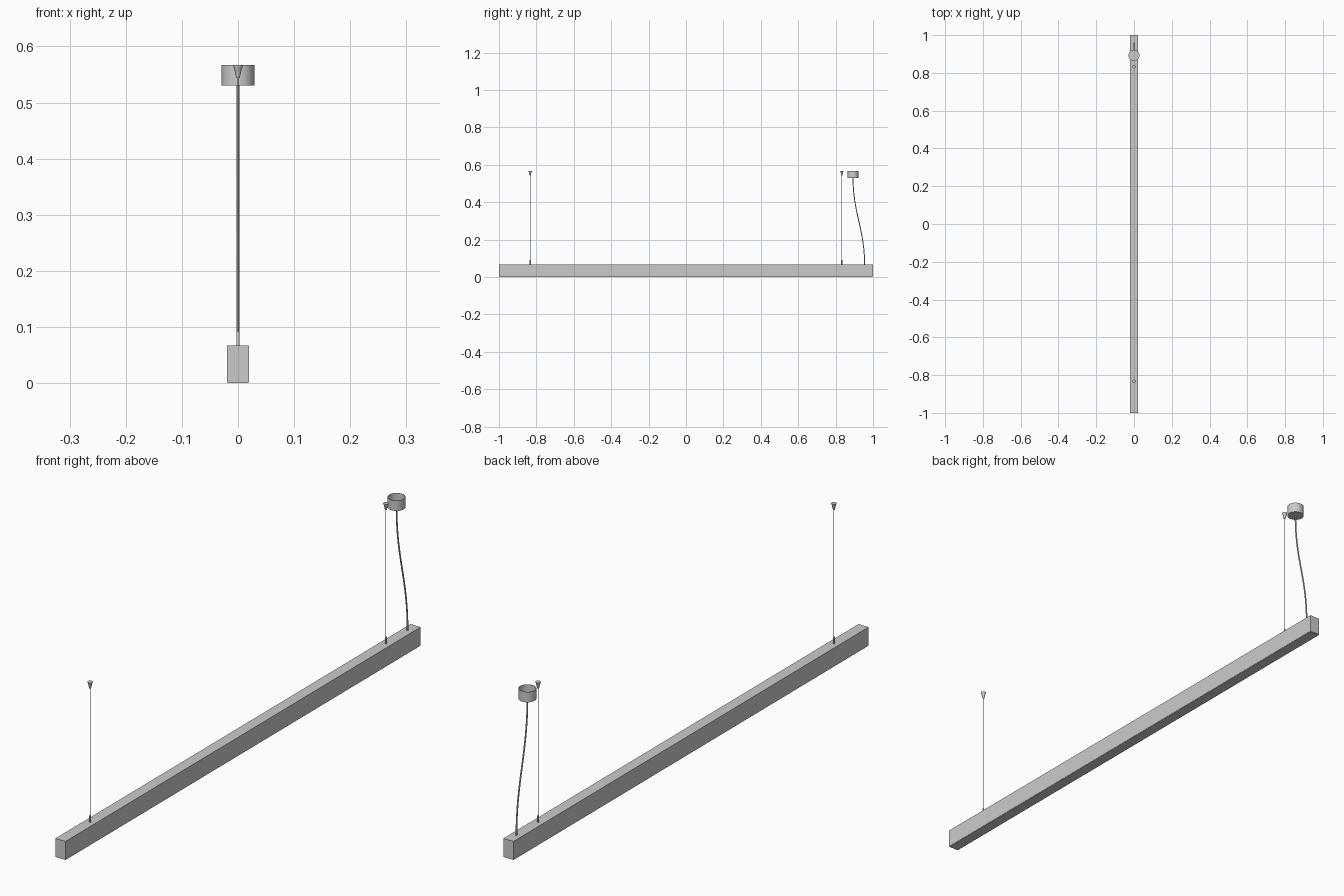
import bpy, bmesh, math

if "Cube" in bpy.data.objects:
    bpy.data.objects.remove(bpy.data.objects["Cube"])


def finish(name, bm, smooth=True):
    bmesh.ops.recalc_face_normals(bm, faces=bm.faces)
    mesh = bpy.data.meshes.new(name)
    bm.to_mesh(mesh)
    bm.free()
    ob = bpy.data.objects.new(name, mesh)
    bpy.context.collection.objects.link(ob)
    if smooth:
        bpy.ops.object.select_all(action='DESELECT')
        ob.select_set(True)
        bpy.context.view_layer.objects.active = ob
        bpy.ops.object.shade_smooth_by_angle(angle=math.radians(35))
    return ob


def box(name, width, length, z0, z1):
    bm = bmesh.new()
    bmesh.ops.create_cube(bm, size=1)
    for v in bm.verts:
        v.co = (v.co.x * width, v.co.y * length, z0 + (v.co.z + 0.5) * (z1 - z0))
    return finish(name, bm, False)


def lathe(name, profile, y, sides=32):
    """Revolve (radius, z) points around a vertical axis at the given y."""
    bm = bmesh.new()
    verts = [bm.verts.new((r, y, z)) for r, z in profile]
    edges = [bm.edges.new(pair) for pair in zip(verts, verts[1:])]
    bmesh.ops.spin(bm, geom=verts + edges, cent=(0, y, 0), axis=(0, 0, 1),
                   angle=math.tau, steps=sides)
    bmesh.ops.remove_doubles(bm, verts=bm.verts, dist=1e-5)
    return finish(name, bm)


# Long light bar with the diffuser along its underside
box("bar_housing", 0.04, 2.0, 0.002, 0.067)
box("bar_diffuser", 0.038, 1.996, 0.0, 0.002)

# Suspension sets: gripper on the bar, thin wire, ceiling anchor
for side, y in (("front", -0.833), ("back", 0.833)):
    lathe("wire_gripper_" + side,
          [(0, 0.067), (0.003, 0.067), (0.003, 0.088), (0.0015, 0.094), (0, 0.094)], y, 16)
    lathe("suspension_wire_" + side,
          [(0, 0.09), (0.0006, 0.09), (0.0006, 0.548), (0, 0.548)], y, 6)
    lathe("ceiling_anchor_" + side,
          [(0, 0.544), (0.003, 0.544), (0.004, 0.548), (0.007, 0.561),
           (0.009, 0.565), (0.009, 0.567), (0, 0.567)], y, 24)

# Ceiling canopy: a cup open at the top
lathe("ceiling_canopy",
      [(0, 0.530), (0.029, 0.530), (0.029, 0.567), (0.028, 0.567),
       (0.028, 0.531), (0, 0.531)], 0.893, 48)

# Power cable hanging in a soft S from canopy to bar
curve = bpy.data.curves.new("power_cable", 'CURVE')
curve.dimensions = '3D'
curve.bevel_depth = 0.0027
curve.bevel_resolution = 3
curve.use_fill_caps = True
curve.resolution_u = 24
spline = curve.splines.new('BEZIER')
spline.bezier_points.add(1)
for point, (y, z) in zip(spline.bezier_points, ((0.955, 0.066), (0.893, 0.531))):
    point.co = (0, y, z)
    point.handle_left = (0, y, z - 0.19)
    point.handle_right = (0, y, z + 0.19)
cable = bpy.data.objects.new("power_cable", curve)
bpy.context.collection.objects.link(cable)
